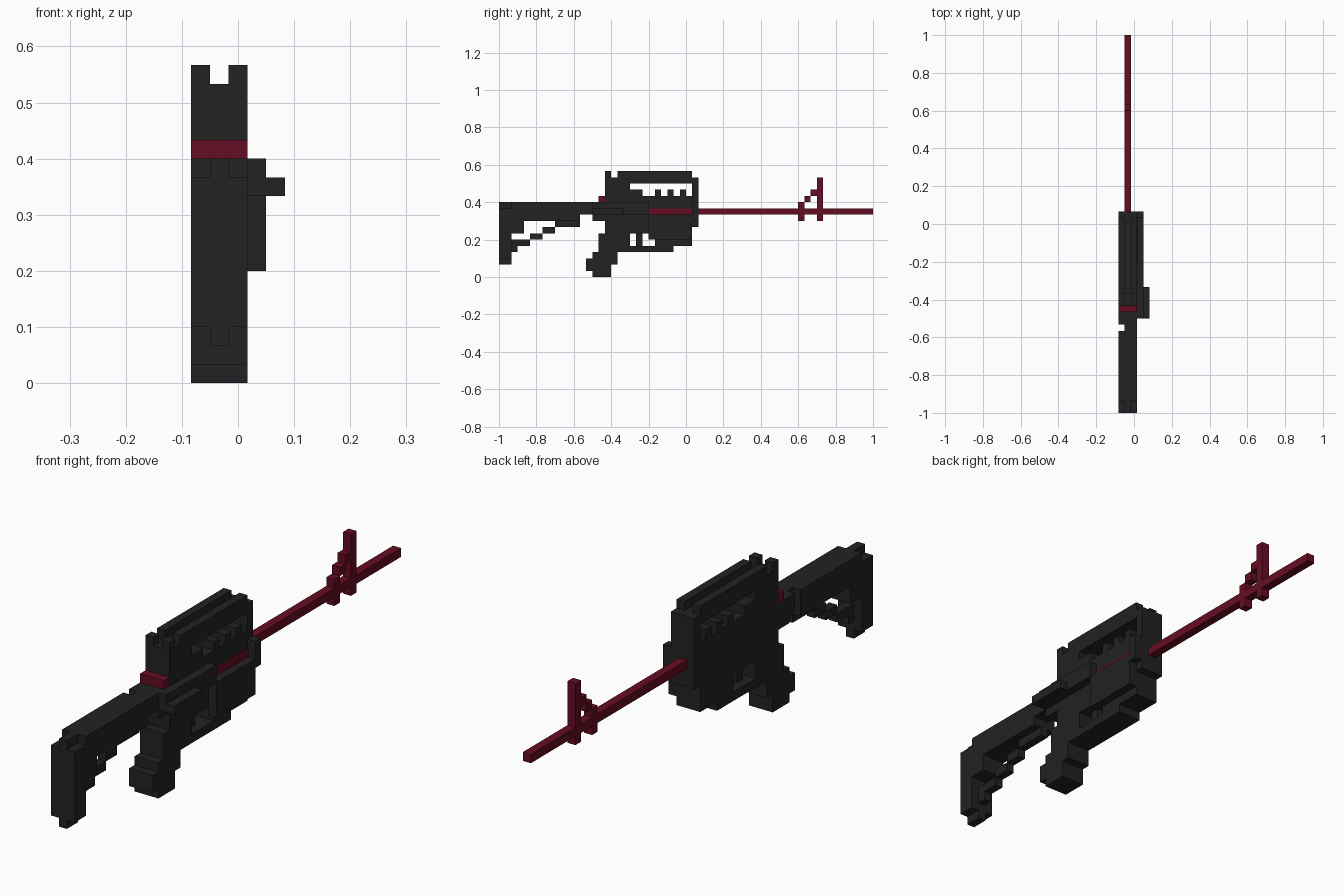
import bpy
import bmesh
from mathutils import Matrix, Vector

default_cube = bpy.data.objects.get("Cube")
if default_cube:
    bpy.data.objects.remove(default_cube, do_unlink=True)

UNIT = 1 / 30                      # edge length of one building block
ORIGIN = Vector((-2.5, -30, 0))    # corner of the block grid

# Column ranges across the width
WIDE, MIDDLE, RIGHT_EDGE, LEFT_EDGE = (0, 3), (1, 2), (0, 1), (2, 3)
SIDE, KNOB = (3, 4), (4, 5)


def make_material(name, colour):
    material = bpy.data.materials.new(name)
    material.use_nodes = True
    material.diffuse_color = colour
    shader = next(n for n in material.node_tree.nodes if n.type == "BSDF_PRINCIPLED")
    shader.inputs["Base Color"].default_value = colour
    shader.inputs["Roughness"].default_value = 0.9
    return material


charcoal = make_material("charcoal", (0.016, 0.016, 0.016, 1))
crimson = make_material("crimson", (0.13, 0.004, 0.017, 1))


def block(columns, length, height):
    """One box given as block ranges in x, y and z."""
    spans = (columns, length, height)
    low = Vector([s[0] for s in spans])
    high = Vector([s[1] for s in spans])
    return low, high


def build(name, material, blocks):
    """Join several boxes into one named part."""
    bm = bmesh.new()
    for low, high in blocks:
        centre = ((low + high) / 2 + ORIGIN) * UNIT
        size = (high - low) * UNIT
        matrix = Matrix.Translation(centre) @ Matrix.Diagonal(size).to_4x4()
        bmesh.ops.create_cube(bm, size=1, matrix=matrix)
    mesh = bpy.data.meshes.new(name)
    bm.to_mesh(mesh)
    bm.free()
    mesh.materials.append(material)
    part = bpy.data.objects.new(name, mesh)
    bpy.context.collection.objects.link(part)
    return part


# Shoulder stock: rounded butt and long beam
build("butt_plate", charcoal, [
    block(WIDE, (0, 2), (3, 11)),
    block(MIDDLE, (0, 2), (2, 12)),
])
build("stock_beam", charcoal, [
    block(WIDE, (2, 13), (9, 12)),
    block(WIDE, (2, 4), (7, 9)),
    block((1, 3), (13, 14), (10, 12)),
    block(WIDE, (14, 17), (10, 12)),
    block(WIDE, (15, 17), (9, 10)),
])

# Stepped diagonal brace below the beam
brace = [block(MIDDLE, (2, 3), (4, 6)), block(MIDDLE, (9, 13), (8, 9))]
for step in range(3):
    start = 3 + 2 * step
    brace.append(block(MIDDLE, (start, start + 2), (5 + step, 6 + step)))
build("stock_brace", charcoal, brace)

# Receiver with a solid lower half and nose slab
build("receiver", charcoal, [
    block(WIDE, (17, 31), (7, 13)),
    block(WIDE, (17, 21), (13, 16)),
    block(WIDE, (21, 31), (15, 16)),
])
build("nose_slab", charcoal, [block(WIDE, (31, 32), (8, 16))])

# Teeth along the lower edge of the open slot
teeth = [block(WIDE, (21, 23), (13, 14))]
teeth += [block(WIDE, (y, y + 1), (13, 14)) for y in (25, 27, 29)]
build("slot_teeth", charcoal, teeth)

# Twin top rails, each with a rear sight post
rails = []
for edge in (RIGHT_EDGE, LEFT_EDGE):
    rails.append(block(edge, (17, 18), (16, 17)))
    rails.append(block(edge, (19, 31), (16, 17)))
build("top_rails", charcoal, rails)

# Side ledge, bolt knob and lower side cover
build("side_ledge", charcoal, [
    block(SIDE, (15, 24), (10, 12)),
    block(SIDE, (31, 32), (9, 12)),
])
build("bolt_knob", charcoal, [block(KNOB, (15, 20), (10, 11))])
build("side_cover", charcoal, [block(SIDE, (24, 31), (6, 10))])

# Underside: guard around the trigger and the front housing
build("guard_pillar", charcoal, [block(WIDE, (18, 21), (4, 7))])
build("trigger_guard", charcoal, [block(WIDE, (21, 25), (4, 5))])
build("trigger", charcoal, [block(MIDDLE, (22, 23), (5, 7))])
build("front_housing", charcoal, [
    block(WIDE, (25, 31), (5, 7)),
    block(WIDE, (25, 28), (4, 5)),
])

# Pistol grip, leaning backwards in steps
build("grip", charcoal, [
    block(WIDE, (15, 18), (0, 4)),
    block(WIDE, (14, 15), (1, 3)),
    block(WIDE, (18, 19), (2, 4)),
    block(WIDE, (16, 18), (4, 7)),
    block(WIDE, (17, 18), (7, 9)),
])

# Crimson details
build("rear_band", crimson, [block(WIDE, (16, 17), (12, 13))])
build("side_strip", crimson, [block((2.9, 3.06), (24, 31), (10, 11))])
build("barrel", crimson, [block(MIDDLE, (32, 60), (10, 11))])

# Front sight: tall post, short post and stepped link
build("front_sight", crimson, [
    block(MIDDLE, (51, 52), (9, 16)),
    block(MIDDLE, (48, 49), (9, 12)),
    block(MIDDLE, (49, 50), (12, 13)),
    block(MIDDLE, (50, 51), (13, 14)),
])
